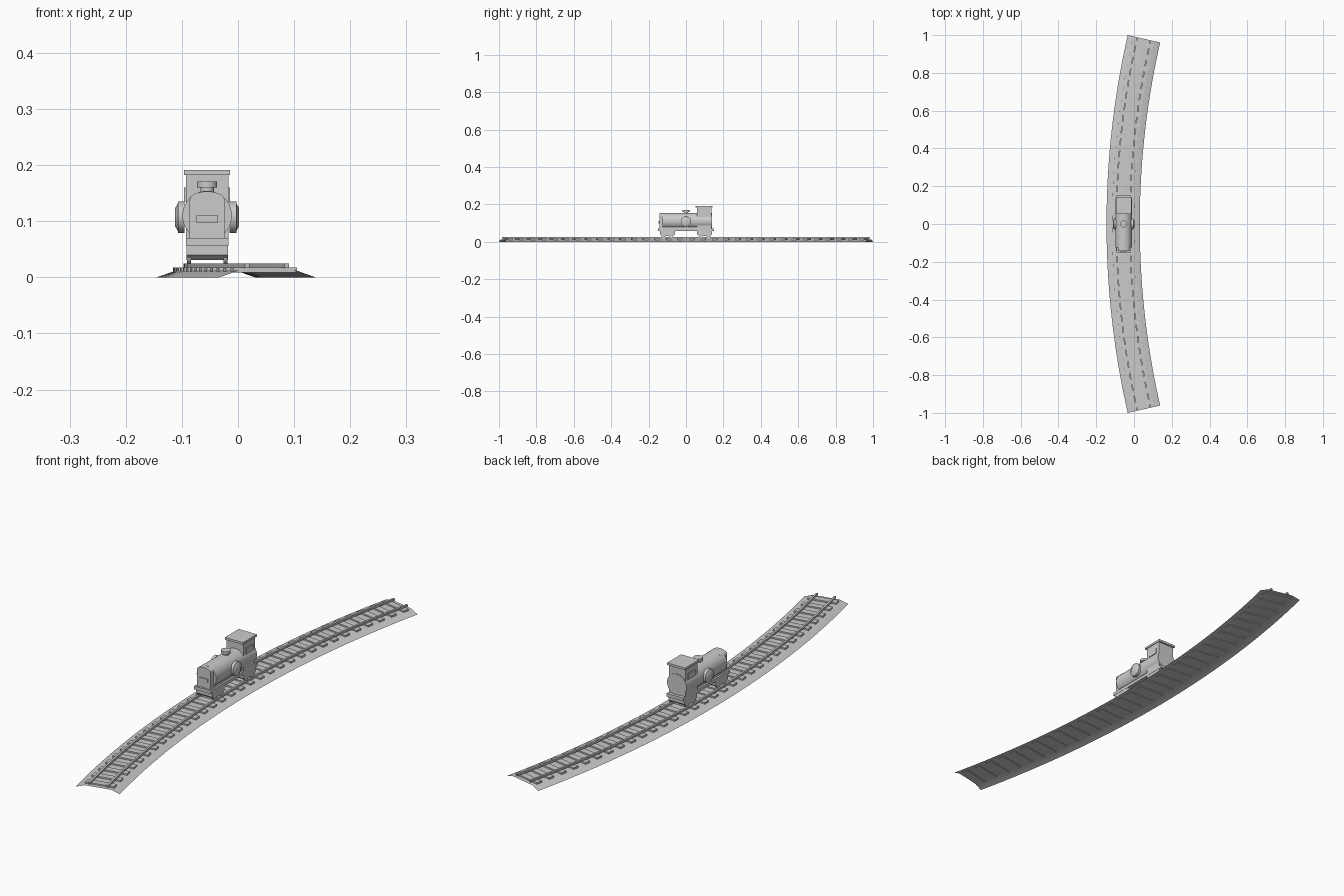
import bpy, bmesh, math
from mathutils import Matrix, Vector

if "Cube" in bpy.data.objects:
    bpy.data.objects.remove(bpy.data.objects["Cube"])

R, CX = 4.42, 4.3625            # track radius and arc centre
A = math.asin(1 / 4.508)        # half angle of the arc
LX = -0.055                     # locomotive centre line

grey = bpy.data.materials.new("plain_grey")
grey.diffuse_color = (0.6, 0.6, 0.6, 1)
grey.use_nodes = True
grey.node_tree.nodes["Principled BSDF"].inputs["Base Color"].default_value = grey.diffuse_color


def finish(name, bm, smooth=False):
    me = bpy.data.meshes.new(name)
    bm.to_mesh(me)
    bm.free()
    me.materials.append(grey)
    ob = bpy.data.objects.new(name, me)
    bpy.context.collection.objects.link(ob)
    if smooth:
        bpy.context.view_layer.objects.active = ob
        ob.select_set(True)
        bpy.ops.object.shade_smooth_by_angle(angle=math.radians(35))
        ob.select_set(False)
    return ob


def add_box(bm, lo, hi, m=Matrix()):
    lo, hi = Vector(lo), Vector(hi)
    d = hi - lo
    bmesh.ops.create_cube(bm, size=1, matrix=m @ Matrix.Translation((lo + hi) / 2) @ Matrix.Diagonal((*d, 1)))


def box(name, lo, hi):
    bm = bmesh.new()
    add_box(bm, lo, hi)
    return finish(name, bm)


def cyl(name, a, b, r, r2=None, seg=32):
    a, b = Vector(a), Vector(b)
    bm = bmesh.new()
    rot = (b - a).to_track_quat('Z', 'Y').to_matrix().to_4x4()
    bmesh.ops.create_cone(bm, cap_ends=True, segments=seg, radius1=r, radius2=r if r2 is None else r2,
                          depth=(b - a).length, matrix=Matrix.Translation((a + b) / 2) @ rot)
    return finish(name, bm, True)


def sweep(name, prof, a, closed, n=40):
    """Sweep an (offset, height) profile along the track arc."""
    bm = bmesh.new()
    rows = []
    for i in range(n + 1):
        t = -a + 2 * a * i / n
        rows.append([bm.verts.new((CX - (R - o) * math.cos(t), (R - o) * math.sin(t), z)) for o, z in prof])
    k = len(prof)
    for r, s in zip(rows, rows[1:]):
        for j in range(k if closed else k - 1):
            bm.faces.new((r[j], r[(j + 1) % k], s[(j + 1) % k], s[j]))
    if closed:
        bm.faces.new(rows[0])
        bm.faces.new(rows[-1])
        bmesh.ops.recalc_face_normals(bm, faces=bm.faces)
    return finish(name, bm, True)


# track: open ballast shell, rails, sleepers
sweep("ballast", [(-0.088, 0), (-0.053, 0.012), (0.053, 0.012), (0.088, 0)], A, False)
for side, c in (("outer", -0.036), ("inner", 0.036)):
    sweep(side + "_rail", [(c - .004, .017), (c + .004, .017), (c + .004, .025), (c - .004, .025)], A * 0.995, True)
bm = bmesh.new()
N = 32
for i in range(N):
    t = -A + 2 * A * (i + 0.5) / N
    m = Matrix.Translation((CX - R * math.cos(t), R * math.sin(t), 0)) @ Matrix.Rotation(-t, 4, 'Z')
    add_box(bm, (-0.058, -0.013, 0.009), (0.058, 0.013, 0.0175), m)
finish("sleepers", bm)

# chassis and bogies
box("running_board", (LX - .038, -.15, .057), (LX + .038, .15, .07))
for name, y0, y1 in (("front_bogie", -.14, -.06), ("rear_bogie", .06, .14)):
    bm = bmesh.new()
    pts = [(y0, .057), (y0, .04), (y0 + .012, .031), (y1 - .012, .031), (y1, .04), (y1, .057)]
    f = bm.faces.new([bm.verts.new((LX - .037, y, z)) for y, z in pts])
    ex = bmesh.ops.extrude_face_region(bm, geom=[f])
    bmesh.ops.translate(bm, verts=[v for v in ex["geom"] if isinstance(v, bmesh.types.BMVert)], vec=(.074, 0, 0))
    bmesh.ops.recalc_face_normals(bm, faces=bm.faces)
    finish(name, bm)
    for y in (y0 + .02, y1 - .02):
        for s in (-1, 1):
            cyl(name + "_wheel", (LX + s * .029, y, .038), (LX + s * .036, y, .038), .014, seg=20)

# boiler passing through the cab
cyl("boiler", (LX, -.125, .11), (LX, .138, .11), .044, seg=40)
box("boiler_saddle", (LX - .03, -.125, .065), (LX + .03, .06, .09))

# arched front box and plate
bm = bmesh.new()
arch = [(-.031, .07)] + [(-.031 * math.cos(math.pi * i / 10), .139 + .014 * math.sin(math.pi * i / 10))
                         for i in range(11)] + [(.031, .07)]
f = bm.faces.new([bm.verts.new((LX + x, -.142, z)) for x, z in arch])
ex = bmesh.ops.extrude_face_region(bm, geom=[f])
bmesh.ops.translate(bm, verts=[v for v in ex["geom"] if isinstance(v, bmesh.types.BMVert)], vec=(0, .04, 0))
bmesh.ops.recalc_face_normals(bm, faces=bm.faces)
finish("smokebox_front", bm)
box("front_plate", (LX - .019, -.146, .097), (LX + .019, -.14, .11))

# side discs with hubs
for s, side in ((-1, "left"), (1, "right")):
    cyl(side + "_disc", (LX + s * .04, 0, .107), (LX + s * .052, 0, .107), .028)
    cyl(side + "_disc_hub", (LX + s * .052, 0, .107), (LX + s * .057, 0, .107), .025, .016)

# top dome with cap
cyl("dome_neck", (LX, 0, .148), (LX, 0, .162), .012)
cyl("dome_cap", (LX, 0, .16), (LX, 0, .171), .018)

# cab
box("cab", (LX - .038, .06, .065), (LX + .038, .135, .183))
box("cab_roof", (LX - .041, .052, .182), (LX + .041, .142, .191))
for s in (-1, 1):
    x0, x1 = sorted((LX + s * .037, LX + s * .041))
    box("cab_window_panel", (x0, .075, .135), (x1, .12, .16))
